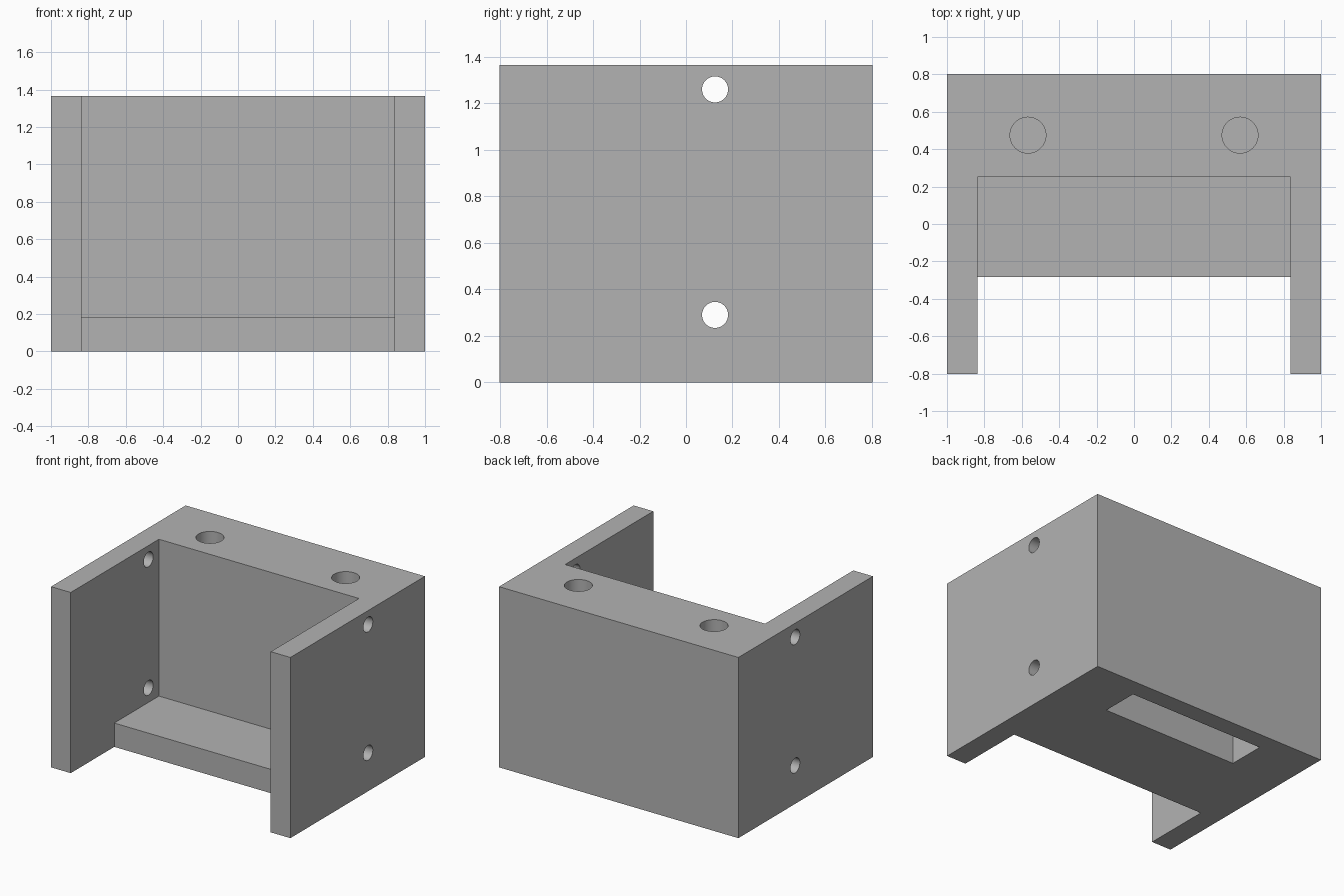
import bpy
import bmesh
from math import pi
from mathutils import Matrix, Vector

default = bpy.data.objects.get("Cube")
if default:
    bpy.data.objects.remove(default, do_unlink=True)

HEIGHT = 1.365
grey = bpy.data.materials.new("plain grey")
grey.use_nodes = True
colour = (0.45, 0.45, 0.45, 1)
grey.diffuse_color = colour
grey.node_tree.nodes["Principled BSDF"].inputs["Base Color"].default_value = colour


def finish(bm, name):
    bmesh.ops.recalc_face_normals(bm, faces=bm.faces)
    mesh = bpy.data.meshes.new(name)
    bm.to_mesh(mesh)
    bm.free()
    mesh.materials.append(grey)
    obj = bpy.data.objects.new(name, mesh)
    bpy.context.collection.objects.link(obj)
    return obj


def box(name, low, high):
    low, high = Vector(low), Vector(high)
    bm = bmesh.new()
    bmesh.ops.create_cube(bm, size=1, matrix=Matrix.Translation((low + high) / 2)
                          @ Matrix.Diagonal((high - low).to_4d()))
    return finish(bm, name)


def cylinder(name, centre, radius, depth, turn=Matrix()):
    bm = bmesh.new()
    bmesh.ops.create_cone(bm, cap_ends=True, segments=48, radius1=radius, radius2=radius,
                          depth=depth, matrix=Matrix.Translation(centre) @ turn)
    return finish(bm, name)


def side_prism(name, profile, half_width):
    """Extrude a y-z outline along x."""
    bm = bmesh.new()
    face = bm.faces.new([bm.verts.new((-half_width, y, z)) for y, z in profile])
    moved = bmesh.ops.extrude_face_region(bm, geom=[face])["geom"]
    bmesh.ops.translate(bm, vec=(2 * half_width, 0, 0),
                        verts=[v for v in moved if isinstance(v, bmesh.types.BMVert)])
    return finish(bm, name)


# Solid block for the back, side walls and shelf
body = box("bracket_body", (-1, -0.803, 0), (1, 0.803, HEIGHT))

# Open space between the side walls, leaving the low shelf
cutters = [side_prism("opening_cutter",
                      [(-1, -0.2), (-0.283, -0.2), (-0.283, 0.18),
                       (0.25, 0.18), (0.25, 1.6), (-1, 1.6)], 0.836)]

# Slot in the underside of the back
cutters.append(box("slot_cutter", (-0.567, 0.38, -0.2), (0.567, 0.665, 0.4)))

# Blind holes in the top
for x in (-0.567, 0.567):
    cutters.append(cylinder("top_hole_cutter", (x, 0.475, HEIGHT), 0.096, 0.8))

# Cross holes through both side walls
for z in (0.29, 1.26):
    cutters.append(cylinder("side_hole_cutter", (0, 0.125, z), 0.056, 2.4,
                            Matrix.Rotation(pi / 2, 4, "Y")))

bpy.context.view_layer.objects.active = body
for cutter in cutters:
    cutter.hide_render = True
    cut = body.modifiers.new(cutter.name, "BOOLEAN")
    cut.operation = "DIFFERENCE"
    cut.solver = "EXACT"
    cut.object = cutter
    bpy.ops.object.modifier_apply(modifier=cut.name)
    bpy.data.objects.remove(cutter, do_unlink=True)

# Smooth hole walls with crisp corners
bpy.ops.object.select_all(action="DESELECT")
body.select_set(True)
bpy.ops.object.shade_smooth_by_angle(angle=pi / 6)
